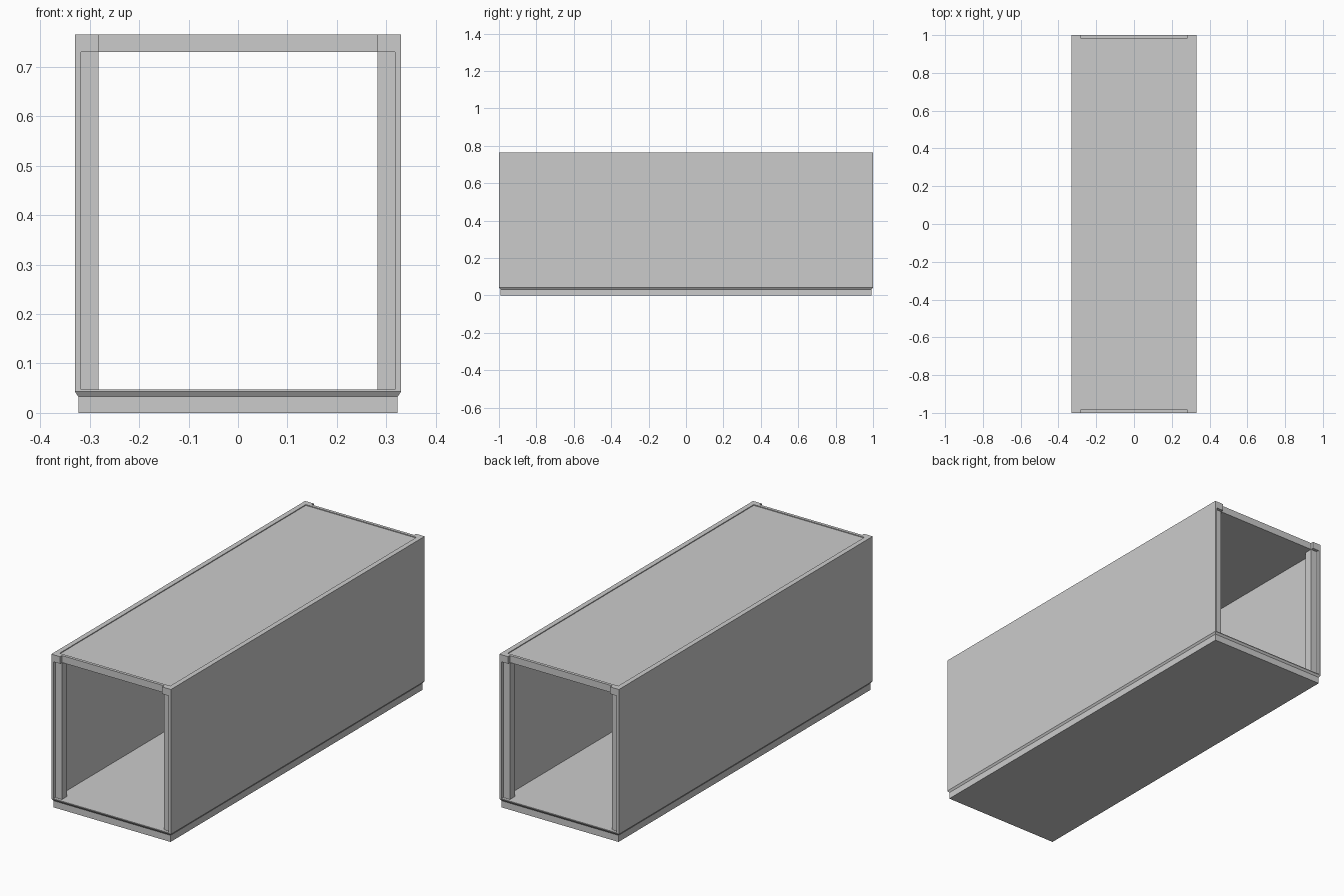
import bpy, bmesh

if "Cube" in bpy.data.objects:
    bpy.data.objects.remove(bpy.data.objects["Cube"])

W, L = 0.33, 1.0            # half width, half length
FLOOR, CEIL, TOP = 0.047, 0.73, 0.765
WALL_IN, POST_IN = 0.318, 0.282
END = 0.985                 # recessed end plane


def finish(name, bm):
    bmesh.ops.recalc_face_normals(bm, faces=bm.faces)
    me = bpy.data.meshes.new(name)
    bm.to_mesh(me)
    bm.free()
    ob = bpy.data.objects.new(name, me)
    bpy.context.collection.objects.link(ob)
    return ob


def prism(name, outline, z0, z1):
    bm = bmesh.new()
    face = bm.faces.new([bm.verts.new((x, y, z0)) for x, y in outline])
    ext = bmesh.ops.extrude_face_region(bm, geom=[face])
    for v in ext["geom"]:
        if isinstance(v, bmesh.types.BMVert):
            v.co.z = z1
    return finish(name, bm)


def box(name, x0, x1, y0, y1, z0, z1):
    return prism(name, [(x0, y0), (x1, y0), (x1, y1), (x0, y1)], z0, z1)


# Floor slab: straight plinth flaring out to the wall line
bm = bmesh.new()
rings = []
for x, y, z in [(0.323, 0.993, 0), (0.323, 0.993, 0.033),
                (W, L, 0.043), (W, L, FLOOR)]:
    rings.append([bm.verts.new((sx * x, sy * y, z))
                  for sx, sy in [(-1, -1), (1, -1), (1, 1), (-1, 1)]])
for a, b in zip(rings, rings[1:]):
    for i in range(4):
        j = (i + 1) % 4
        bm.faces.new((a[i], a[j], b[j], b[i]))
bm.faces.new(rings[0][::-1])
bm.faces.new(rings[-1])
finish("floor", bm)

# Side walls and the four door posts
for side, s in (("left", -1), ("right", 1)):
    x0, x1 = sorted((s * WALL_IN, s * W))
    box(side + "_wall", x0, x1, -L, L, FLOOR, CEIL)
    p0, p1 = sorted((s * POST_IN, s * WALL_IN))
    for end, e in (("front", -1), ("back", 1)):
        y0, y1 = sorted((e * 0.945, e * END))
        box(f"{end}_{side}_post", p0, p1, y0, y1, FLOOR, CEIL)

# Roof slab with a notch between the corners at each end
half = [(-W, -L), (-POST_IN, -L), (-POST_IN, -END),
        (POST_IN, -END), (POST_IN, -L), (W, -L)]
roof = prism("roof", half + [(-x, -y) for x, y in half], CEIL, TOP)

# Shallow recessed panel in the roof top
cutter = box("roof_panel_cutter", -0.305, 0.305, -0.97, 0.97, TOP - 0.004, TOP + 0.05)
mod = roof.modifiers.new("panel", "BOOLEAN")
mod.operation = "DIFFERENCE"
mod.solver = "EXACT"
mod.object = cutter
bpy.context.view_layer.objects.active = roof
bpy.ops.object.modifier_apply(modifier=mod.name)
bpy.data.objects.remove(cutter)
